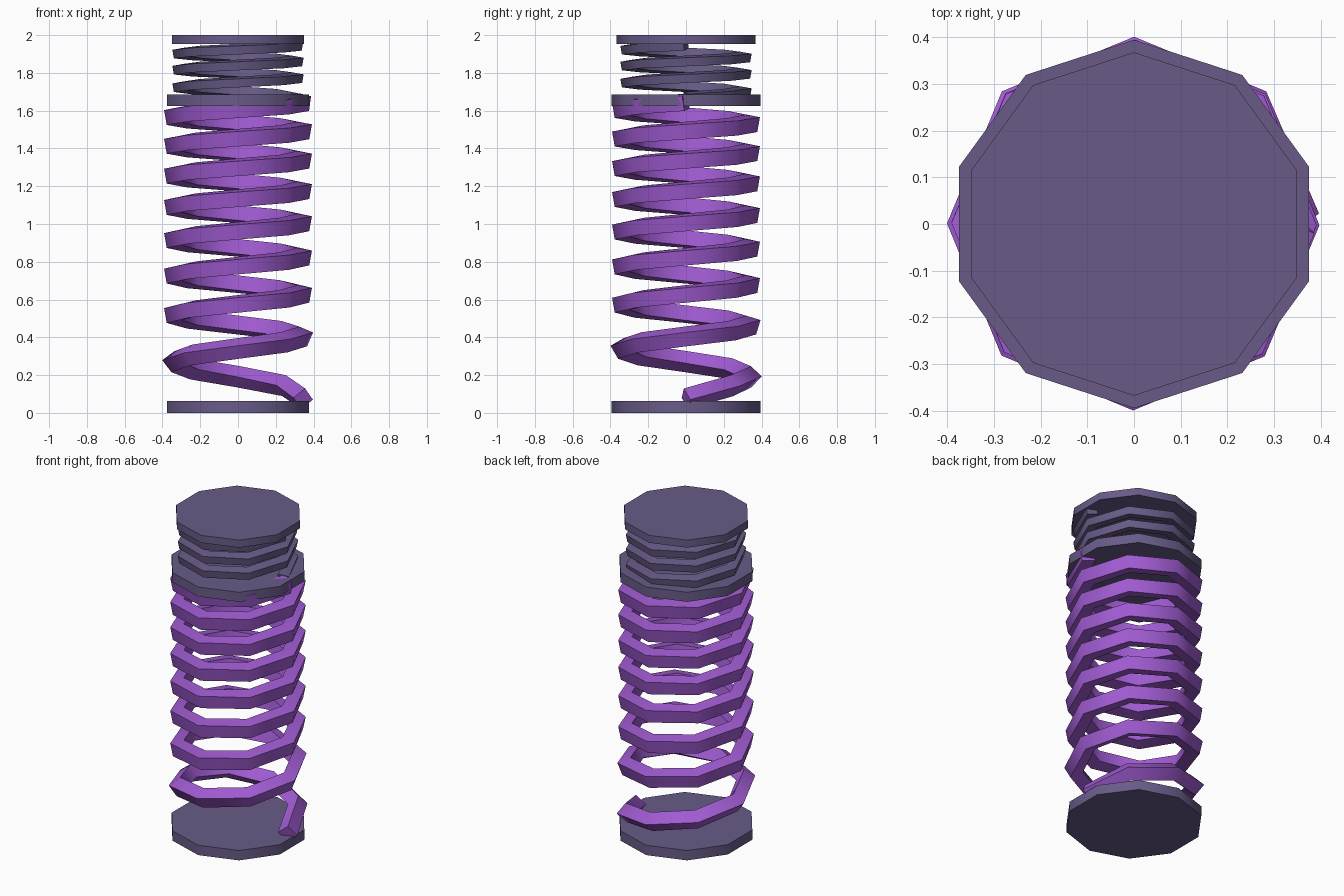
import bpy, bmesh, math
from mathutils import Vector

cube = bpy.data.objects.get("Cube")
if cube:
    bpy.data.objects.remove(cube, do_unlink=True)

UP = Vector((0, 0, 1))


def make_material(name, rgb):
    mat = bpy.data.materials.new(name)
    mat.use_nodes = True
    mat.diffuse_color = (*rgb, 1)
    mat.node_tree.nodes["Principled BSDF"].inputs["Base Color"].default_value = (*rgb, 1)
    return mat


slate = make_material("slate purple", (0.14, 0.105, 0.245))
violet = make_material("violet", (0.35, 0.105, 0.64))


def tube(name, rings, mat):
    """Skin a row of closed rings, cap both ends and smooth the gentle edges."""
    bm = bmesh.new()
    loops = [[bm.verts.new(p) for p in ring] for ring in rings]
    count = len(loops[0])
    for low, high in zip(loops, loops[1:]):
        for k in range(count):
            n = (k + 1) % count
            bm.faces.new((low[k], low[n], high[n], high[k]))
    bm.faces.new(loops[0])
    bm.faces.new(loops[-1])
    bmesh.ops.recalc_face_normals(bm, faces=bm.faces)
    mesh = bpy.data.meshes.new(name)
    bm.to_mesh(mesh)
    bm.free()
    mesh.materials.append(mat)
    obj = bpy.data.objects.new(name, mesh)
    bpy.context.collection.objects.link(obj)
    bpy.ops.object.select_all(action='DESELECT')
    obj.select_set(True)
    bpy.context.view_layer.objects.active = obj
    bpy.ops.object.shade_smooth_by_angle(angle=math.radians(50))


def plate(name, radius, bottom, top):
    """Ten-sided disc with a corner towards the back."""
    angles = [i * math.tau / 10 for i in range(10)]
    tube(name, [[(radius * math.sin(a), radius * math.cos(a), z) for a in angles]
                for z in (bottom, top)], slate)


def coil(name, mat, radius, half_width, half_height, turns, height, tilt):
    """Sweep a four-sided section up an eight-sided helix."""
    times = [i / 8 for i in range(turns * 8 + 1)]
    path = [Vector((radius * math.cos(t * math.tau), radius * math.sin(t * math.tau), height(t)))
            for t in times]
    steps = [(b - a).normalized() for a, b in zip(path, path[1:])]
    rings = []
    for t, centre, before, after in zip(times, path, steps[:1] + steps, steps + steps[-1:]):
        # ends are cut square to their straight piece, joints halve the bend
        along = (before + after).normalized()
        outward = along.cross(UP).normalized()
        upward = outward.cross(along)
        c, s = math.cos(math.radians(tilt(t))), math.sin(math.radians(tilt(t)))
        corners = [(a * half_width, b * half_height)
                   for a, b in ((-1, -1), (1, -1), (1, 1), (-1, 1))]
        rings.append([centre + outward * (w * c - h * s) + upward * (w * s + h * c)
                      for w, h in corners])
    tube(name, rings, mat)


# Plates
plate("bottom_plate", 0.395, 0.0, 0.062)
plate("middle_plate", 0.395, 1.625, 1.685)
plate("top_plate", 0.368, 1.953, 2.0)

# Large spring, stretched and twisted on its first turn
coil("main_spring", violet, 0.345, 0.04, 0.04, 8,
     lambda t: 0.075 + 0.33 * t ** 0.75,
     lambda t: -50 + 40 * min(t / 1.5, 1))

# Small flattened spring between the upper plates
coil("upper_spring", slate, 0.312, 0.032, 0.023, 3,
     lambda t: 1.67 + 0.105 * t ** 0.88,
     lambda t: -10)
